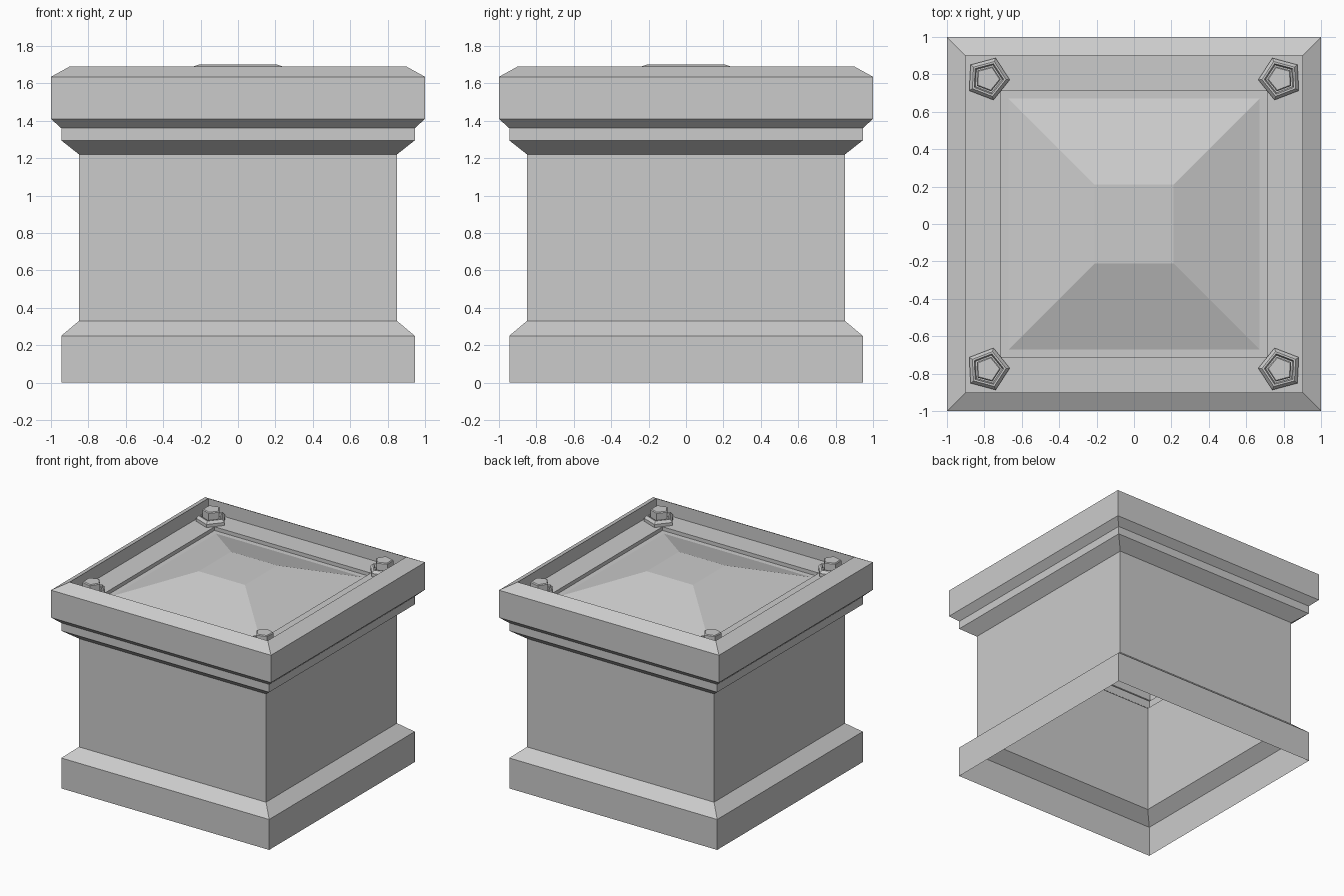
import bpy, bmesh
from math import cos, sin, pi, radians, sqrt

if "Cube" in bpy.data.objects:
    bpy.data.objects.remove(bpy.data.objects["Cube"])


def lathe(name, profile, sides, turn=0.0, scale=1.0, center=(0, 0), cap_end=True):
    """Sweep a (radius, z) profile round a regular polygon; bottom stays open."""
    bm = bmesh.new()
    rings = []
    for r, z in profile:
        rings.append([bm.verts.new((center[0] + r * scale * cos(turn + 2 * pi * i / sides),
                                    center[1] + r * scale * sin(turn + 2 * pi * i / sides), z))
                      for i in range(sides)])
    for a, b in zip(rings, rings[1:]):
        for i in range(sides):
            j = (i + 1) % sides
            bm.faces.new((a[i], a[j], b[j], b[i]))
    if cap_end:
        bm.faces.new(rings[-1])
    mesh = bpy.data.meshes.new(name)
    bm.to_mesh(mesh)
    bm.free()
    ob = bpy.data.objects.new(name, mesh)
    bpy.context.collection.objects.link(ob)
    return ob


# Square pedestal: open-bottomed thin shell, ending at the rim's inner ledge
LEDGE, PIT = 1.58, 1.55
pedestal = [(0.945, 0), (0.945, 0.25), (0.85, 0.33), (0.85, 1.22), (0.945, 1.295),
            (0.945, 1.36), (1.0, 1.41), (1.0, 1.635), (0.9, 1.69), (0.9, LEDGE),
            (0.71, LEDGE), (0.71, PIT)]
lathe("pedestal_body", pedestal, 4, pi / 4, sqrt(2), cap_end=False)

# Shallow raised panel set in the recessed top
lathe("top_panel", [(0.71, PIT), (0.67, PIT), (0.21, 1.70)], 4, pi / 4, sqrt(2))

# Five-sided corner bolt: collar, groove and head, mirrored to all corners
bolt = [(0.118, LEDGE), (0.118, 1.605), (0.098, 1.625), (0.086, 1.625),
        (0.078, 1.60), (0.07, 1.60), (0.07, 1.675), (0.063, 1.682)]
ob = lathe("corner_bolts", bolt, 5, radians(180 + 3), center=(0.782, 0.777))
mirror = ob.modifiers.new("mirror", 'MIRROR')
mirror.use_axis = (True, True, False)
mirror.use_clip = False
